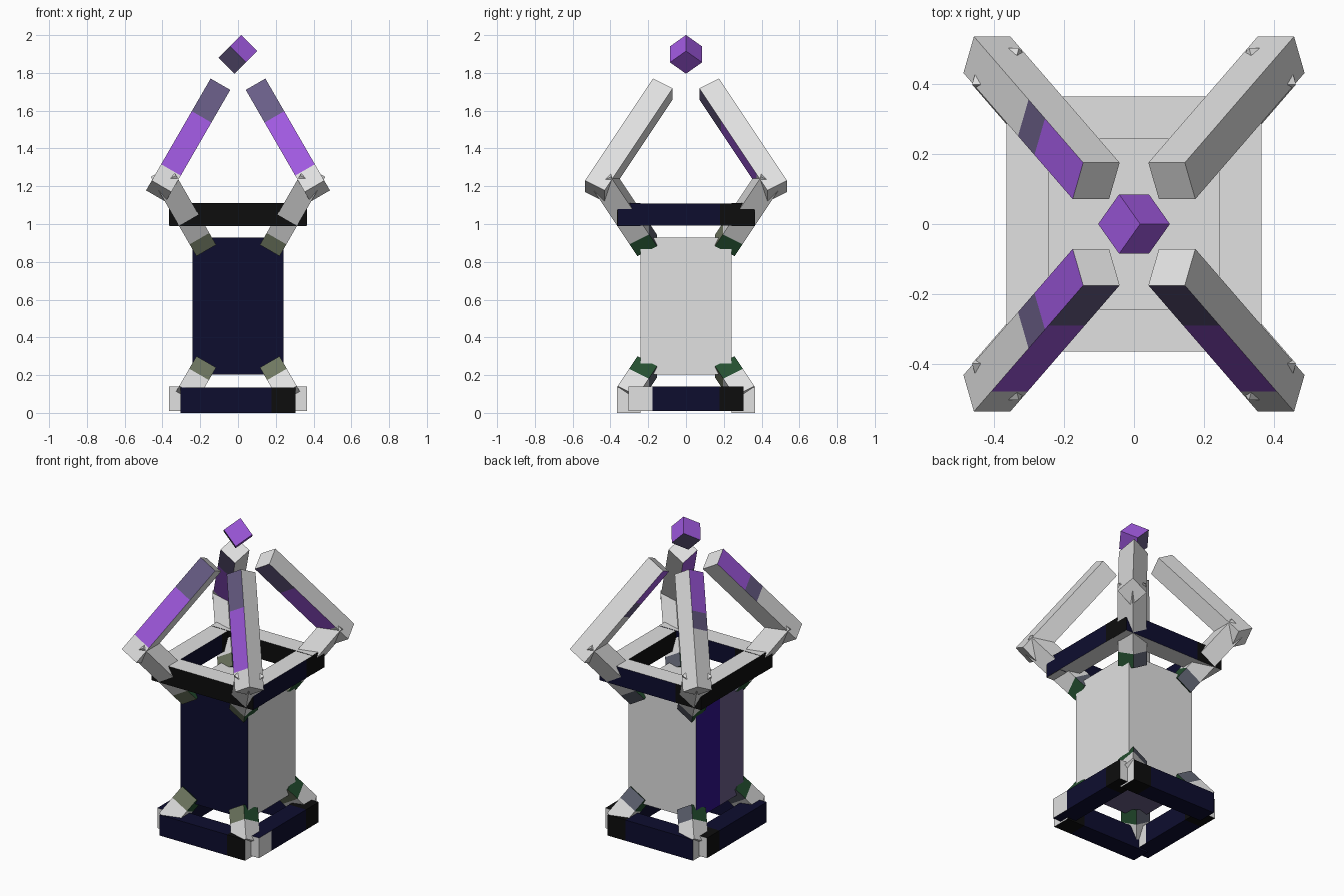
import bpy, bmesh
from mathutils import Vector as V

if "Cube" in bpy.data.objects:
    bpy.data.objects.remove(bpy.data.objects["Cube"])

COLS = {
    "pale_gray": (0.75, 0.75, 0.75), "navy": (0.004, 0.004, 0.028),
    "black": (0.004, 0.004, 0.004), "purple": (0.35, 0.10, 0.74),
    "slate_purple": (0.14, 0.11, 0.24), "indigo": (0.03, 0.006, 0.25),
    "olive_gray": (0.16, 0.19, 0.12), "dark_green": (0.018, 0.08, 0.03),
    "blue_gray": (0.11, 0.12, 0.16),
}
NAMES = list(COLS)
MATS = []
for n, c in COLS.items():
    m = bpy.data.materials.new(n)
    m.diffuse_color = (*c, 1)
    m.use_nodes = True
    m.node_tree.nodes["Principled BSDF"].inputs["Base Color"].default_value = m.diffuse_color
    MATS.append(m)


def bar(name, start, end, u, v, cuts, rule):
    """Box from start to end with half-width vectors u, v, cut at fractions
    along its length; rule(face normal, fraction, is_cap) gives the colour."""
    start, end, u, v = V(start), V(end), V(u), V(v)
    bm = bmesh.new()
    ts = [0, *cuts, 1]
    rings = [[bm.verts.new(start.lerp(end, t) + a * u + b * v)
              for a, b in ((-1, -1), (1, -1), (1, 1), (-1, 1))] for t in ts]
    info = []
    for k in range(len(ts) - 1):
        for i in range(4):
            j = (i + 1) % 4
            f = bm.faces.new((rings[k][i], rings[k][j], rings[k + 1][j], rings[k + 1][i]))
            info.append((f, (ts[k] + ts[k + 1]) / 2, False))
    info.append((bm.faces.new(rings[0]), 0, True))
    info.append((bm.faces.new(rings[-1]), 1, True))
    bmesh.ops.recalc_face_normals(bm, faces=bm.faces)
    bm.normal_update()
    for f, t, cap in info:
        f.material_index = NAMES.index(rule(f.normal, t, cap))
    me = bpy.data.meshes.new(name)
    bm.to_mesh(me)
    bm.free()
    for m in MATS:
        me.materials.append(m)
    ob = bpy.data.objects.new(name, me)
    bpy.context.collection.objects.link(ob)
    return ob


# Central block
def body_rule(n, t, cap):
    if n.y < -0.5:
        return "navy"
    if n.x < -0.5:
        return "indigo" if t > 0.5 else "slate_purple"
    return "slate_purple" if n.z < -0.5 else "pale_gray"


bar("body", (0, -0.242, 0.565), (0, 0.242, 0.565), (0.242, 0, 0), (0, 0, 0.363), [0.5], body_rule)


# Bottom frame rails
def low_x_rule(n, t, cap):
    return "pale_gray" if cap else ("black" if t > 0.79 else "navy")


def low_y_rule(n, t, cap):
    if cap or (n.x > 0.5 and t < 0.21):
        return "pale_gray"
    return "black" if t > 0.79 else "navy"


# Top frame rails
def top_x_rule(n, t, cap):
    if abs(n.z) > 0.5:
        return "pale_gray"
    return "black" if n.y < -0.5 or cap or t < 0.25 else "navy"


def top_y_rule(n, t, cap):
    if abs(n.z) > 0.5:
        return "pale_gray"
    return "black" if n.x < -0.5 or cap or t > 0.75 else "navy"


for s, side in ((-1, "front"), (1, "back")):
    y = 0.303 * s
    bar("lower_rail_" + side, (-0.305, y, 0.067), (0.305, y, 0.067),
        (0, 0.061, 0), (0, 0, 0.067), [0.79], low_x_rule)
    bar("upper_rail_" + side, (-0.363, y, 1.05), (0.363, y, 1.05),
        (0, 0.061, 0), (0, 0, 0.061), [0.25], top_x_rule)
for s, side in ((-1, "left"), (1, "right")):
    x = 0.303 * s
    bar("lower_rail_" + side, (x, -0.305, 0.075), (x, 0.305, 0.075),
        (0.061, 0, 0), (0, 0, 0.065), [0.21, 0.79], low_y_rule)
    bar("upper_rail_" + side, (x, -0.361, 1.05), (x, 0.361, 1.05),
        (0.061, 0, 0), (0, 0, 0.059), [0.75], top_y_rule)


# Splayed corner legs, arms and converging prongs
def limb_rule(green_end):
    def rule(n, t, cap):
        if t > green_end:
            return "pale_gray"
        if n.y < -0.6:
            return "olive_gray"
        return "blue_gray" if n.y > 0.6 else "dark_green"
    return rule


def prong_rule(n, t, cap):
    if cap:
        return "pale_gray"
    if n.y < -0.6:
        return "slate_purple" if t < 0.32 else "purple" if t < 0.84 else "pale_gray"
    if n.x < -0.6:
        return "purple" if t < 0.35 else "slate_purple" if t < 0.5 else "pale_gray"
    return "pale_gray"


def limb(name, start, length, sx, sy, sz, cuts, rule):
    """Square limb tilted 30 degrees about y and x, leaning outward."""
    a = V((start[0] * sx, start[1] * sy, start[2]))
    d = V((0.433 * sx, 0.5 * sy, 0.75 * sz))
    u = V((0.866 * sx, 0, -0.5 * sz)) * 0.06
    v = V((0.25 * sx, -0.866 * sy, 0.433 * sz)) * 0.06
    bar(name, a, a + d * length, u, v, cuts, rule)


for sx, lr in ((-1, "left"), (1, "right")):
    for sy, fb in ((-1, "front"), (1, "back")):
        tag = f"_{fb}_{lr}"
        limb("leg" + tag, (0.183, 0.205, 0.244), 0.21, sx, sy, -1, [0.42], limb_rule(0.42))
        limb("arm" + tag, (0.183, 0.205, 0.886), 0.49, sx, sy, 1, [0.17], limb_rule(0.17))
        limb("prong" + tag, (0.108, 0.123, 1.714), 0.72, sx, sy, -1,
             [0.32, 0.35, 0.5, 0.84], prong_rule)

# Floating cube on its corner
h = V((0.707, 0, -0.707)) * 0.06
p, q = V((0.5, 0.707, 0.5)) * 0.06, V((0.5, -0.707, 0.5)) * 0.06
c = V((0, 0, 1.898))
bar("floating_cube", c - h, c + h, p, q, [],
    lambda n, t, cap: "slate_purple" if n.x < -0.3 and n.z < -0.3 else "purple")
